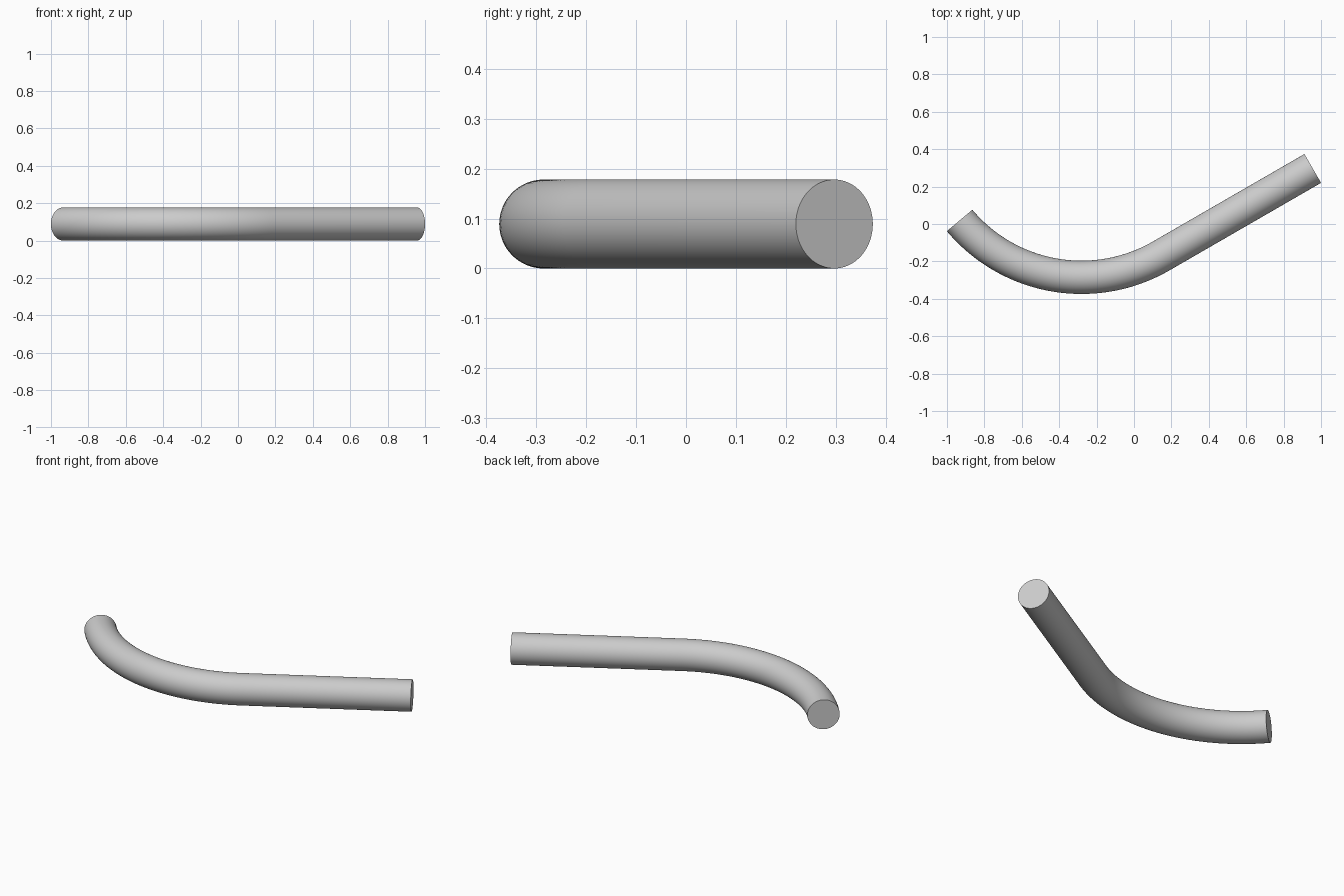
import bpy, bmesh
from math import sin, cos, radians, tau

if "Cube" in bpy.data.objects:
    bpy.data.objects.remove(bpy.data.objects["Cube"])

R_TUBE, R_BEND, LENGTH = 0.089, 0.851, 0.936
CX, CY = -0.2805, -0.285 + 0.851   # centre of the bend
SIDES, STEPS = 64, 48

# Path stations: position and heading, through the bend then along the straight
stations = []
for i in range(STEPS + 1):
    a = radians(-50 + 80 * i / STEPS)
    stations.append((CX + R_BEND * sin(a), CY - R_BEND * cos(a), a))
x, y, a = stations[-1]
stations.append((x + LENGTH * cos(a), y + LENGTH * sin(a), a))

# Sweep a circular section along the path
bm = bmesh.new()
rings = []
for x, y, a in stations:
    ring = []
    for k in range(SIDES):
        t = tau * k / SIDES
        u = R_TUBE * cos(t)
        ring.append(bm.verts.new((x - u * sin(a), y + u * cos(a), R_TUBE + R_TUBE * sin(t))))
    rings.append(ring)
for r0, r1 in zip(rings, rings[1:]):
    for k in range(SIDES):
        j = (k + 1) % SIDES
        bm.faces.new((r0[k], r0[j], r1[j], r1[k]))

# Flat end caps
bm.faces.new(rings[0])
bm.faces.new(rings[-1])
bmesh.ops.recalc_face_normals(bm, faces=bm.faces[:])

mesh = bpy.data.meshes.new("bent_rod")
bm.to_mesh(mesh)
bm.free()
rod = bpy.data.objects.new("bent_rod", mesh)
bpy.context.collection.objects.link(rod)
bpy.context.view_layer.objects.active = rod
rod.select_set(True)
bpy.ops.object.shade_smooth_by_angle(angle=radians(30))
